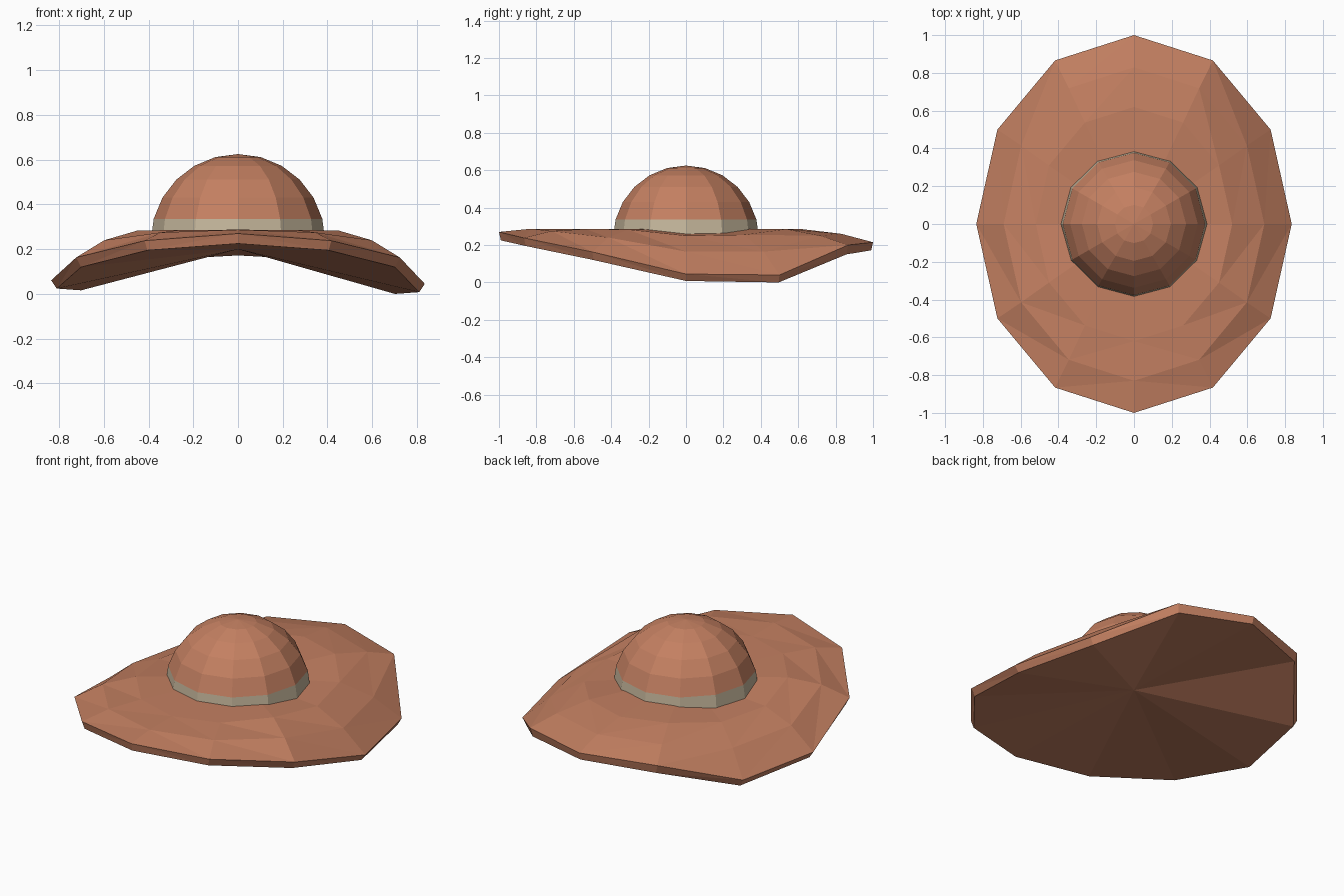
import bpy, bmesh
from math import sin, cos, pi

cube = bpy.data.objects.get("Cube")
if cube:
    bpy.data.objects.remove(cube)

SIDES = 12


def make_material(name, rgb):
    mat = bpy.data.materials.new(name)
    mat.use_nodes = True
    mat.diffuse_color = (*rgb, 1)
    mat.node_tree.nodes["Principled BSDF"].inputs["Base Color"].default_value = (*rgb, 1)
    return mat


leather = make_material("tan leather", (0.55, 0.215, 0.12))
ribbon = make_material("beige ribbon", (0.56, 0.47, 0.33))


def make_object(name, bm, mats):
    mesh = bpy.data.meshes.new(name)
    bmesh.ops.recalc_face_normals(bm, faces=bm.faces)
    bm.to_mesh(mesh)
    bm.free()
    for mat in mats:
        mesh.materials.append(mat)
    obj = bpy.data.objects.new(name, mesh)
    bpy.context.collection.objects.link(obj)
    return obj


# Brim: oval rings whose heights run from the front, round the side, to the back
def oval_ring(bm, rx, ry, heights, lift=0.016):
    ring = []
    for i in range(SIDES):
        a = 2 * pi * i / SIDES
        step = min(i, SIDES - i)
        # the right side curls slightly higher
        extra = lift if i > SIDES / 2 and step in (3, 4) else 0
        ring.append(bm.verts.new((rx * sin(a), -ry * cos(a), heights[step] + extra)))
    return ring


def bridge(bm, ring_a, ring_b):
    half = SIDES // 2
    for i in range(SIDES):
        j = (i + 1) % SIDES
        a, b, c, d = ring_a[i], ring_a[j], ring_b[j], ring_b[i]
        # facets split towards the front on both sides
        tris = ((a, b, d), (b, c, d)) if i < half else ((a, b, c), (a, c, d))
        for tri in tris:
            bm.faces.new(tri)


def fan(bm, ring, height):
    centre = bm.verts.new((0, 0, height))
    for i in range(SIDES):
        bm.faces.new((ring[i], ring[(i + 1) % SIDES], centre))


bm = bmesh.new()
rings = [
    oval_ring(bm, 0.81, 0.99, (0.225, 0.195, 0.12, 0.008, 0.0, 0.15, 0.172)),
    oval_ring(bm, 0.835, 1.0, (0.27, 0.238, 0.163, 0.045, 0.04, 0.2, 0.215)),
    oval_ring(bm, 0.69, 0.83, (0.287, 0.275, 0.24, 0.165, 0.165, 0.25, 0.26)),
    oval_ring(bm, 0.52, 0.62, (0.287, 0.286, 0.283, 0.25, 0.255, 0.285, 0.285), 0),
]
fan(bm, rings[0], 0.2)
for lower, upper in zip(rings, rings[1:]):
    bridge(bm, lower, upper)
fan(bm, rings[-1], 0.287)
make_object("brim", bm, [leather])

# Crown: upper half of a faceted sphere, its lowest row of faces is the ribbon
bm = bmesh.new()
bmesh.ops.create_uvsphere(bm, u_segments=SIDES, v_segments=SIDES, radius=0.39)
bmesh.ops.delete(bm, geom=[v for v in bm.verts if v.co.z < -0.01], context="VERTS")
for face in bm.faces:
    face.material_index = int(face.calc_center_median().z < 0.1)
crown = make_object("crown", bm, [leather, ribbon])
crown.location.z = 0.235
